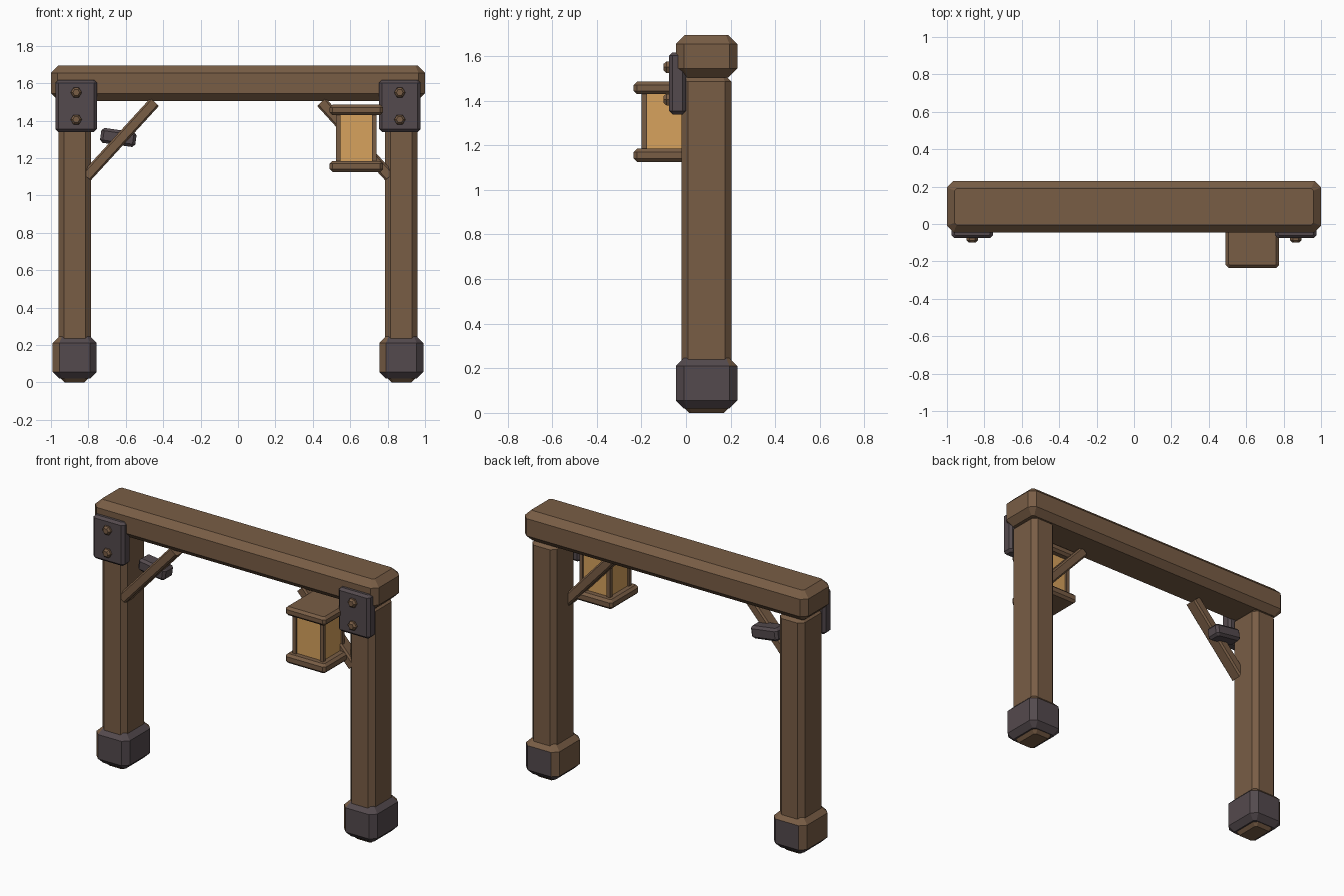
import bpy, bmesh, math
from mathutils import Matrix, Vector

cube = bpy.data.objects.get("Cube")
if cube:
    bpy.data.objects.remove(cube, do_unlink=True)


def material(name, rgb):
    m = bpy.data.materials.new(name)
    m.use_nodes = True
    m.diffuse_color = (*rgb, 1)
    m.node_tree.nodes["Principled BSDF"].inputs["Base Color"].default_value = (*rgb, 1)
    return m


WOOD = material("brown wood", (0.19, 0.11, 0.06))
IRON = material("dark iron", (0.088, 0.068, 0.075))
GLASS = material("amber glass", (0.68, 0.36, 0.11))


def finish(name, bm, mats):
    bmesh.ops.recalc_face_normals(bm, faces=bm.faces)
    mesh = bpy.data.meshes.new(name)
    bm.to_mesh(mesh)
    bm.free()
    for m in mats:
        mesh.materials.append(m)
    obj = bpy.data.objects.new(name, mesh)
    bpy.context.collection.objects.link(obj)
    return obj


def block(name, center, size, mats, side=0.0, rim=0.0, tilt=0.0, rule=None):
    """Box with chamfered upright edges (side) and chamfered top and bottom rims (rim)."""
    bm = bmesh.new()
    bmesh.ops.create_cube(bm, size=1, matrix=Matrix.Diagonal((*size, 1)))
    if side:
        upright = [e for e in bm.edges
                   if abs(e.verts[0].co.z - e.verts[1].co.z) > size[2] / 2]
        bmesh.ops.bevel(bm, geom=upright, offset=side, segments=1,
                        affect='EDGES', profile=0.5)
    if rim:
        flat = [e for e in bm.edges
                if abs(e.verts[0].co.z - e.verts[1].co.z) < size[2] / 2]
        bmesh.ops.bevel(bm, geom=flat, offset=rim, segments=1,
                        affect='EDGES', profile=0.5)
    bm.normal_update()
    if rule:
        for f in bm.faces:
            f.material_index = rule(f.normal)
    bm.transform(Matrix.Translation(Vector(center)) @ Matrix.Rotation(tilt, 4, 'Y'))
    return finish(name, bm, mats)


def bolt(name, x, z):
    """Hexagonal bolt head facing the front, with a narrower tip."""
    bm = bmesh.new()
    for y, r1, r2, depth in ((-0.08, 0.03, 0.03, 0.016), (-0.094, 0.03, 0.018, 0.012)):
        bmesh.ops.create_cone(
            bm, cap_ends=True, segments=6, radius1=r1, radius2=r2, depth=depth,
            matrix=Matrix.Translation((x, y, z)) @ Matrix.Rotation(math.pi / 2, 4, 'X')
            @ Matrix.Rotation(math.pi / 6, 4, 'Z'))
    return finish(name, bm, [WOOD])


def foot_rule(n):
    """Wood on the -x side and the rear top rim, iron elsewhere."""
    return 1 if n.x < -0.3 and n.z > -0.3 or (n.z > 0.3 and n.y > 0.3) else 0


MID_Y = 0.0925

# Crossbeam
block("crossbeam", (0, MID_Y, 1.6), (2, 0.275, 0.19), [WOOD], 0.035, 0.04)

# Posts, feet, plates, bolts and braces on both sides
for side, s in (("right", -1), ("left", 1)):
    x = s * 0.873
    block(side + "_post", (x, MID_Y, 0.76), (0.175, 0.225, 1.52), [WOOD], 0.03, 0.035)
    block(side + "_foot", (x, MID_Y, 0.133), (0.235, 0.275, 0.225), [IRON, WOOD],
          0.035, 0.035, rule=foot_rule)
    block(side + "_plate", (s * 0.865, -0.038, 1.478), (0.22, 0.076, 0.278), [IRON],
          0.015, 0.015)
    for label, z in (("upper", 1.55), ("lower", 1.405)):
        bolt(side + "_" + label + "_bolt", s * 0.865, z)
    block(side + "_brace", (s * 0.628, 0.025, 1.3), (0.062, 0.085, 0.54), [WOOD],
          0.01, tilt=-s * math.radians(42.5))

# Iron clamp behind the right brace
block("brace_clamp", (-0.64, 0.085, 1.31), (0.19, 0.1, 0.08), [IRON],
      0.015, 0.015, tilt=math.radians(8))

# Hanging lantern
LX, LY = 0.633, -0.092
block("lantern_cap", (LX, LY, 1.457), (0.285, 0.285, 0.056), [WOOD], 0.015, 0.015)
block("lantern_base", (LX, LY, 1.155), (0.285, 0.285, 0.06), [WOOD], 0.015, 0.015)
block("lantern_glass", (LX, LY, 1.307), (0.195, 0.195, 0.27), [GLASS])
for dx in (-1, 1):
    for dy in (-1, 1):
        block("lantern_corner_post", (LX + dx * 0.096, LY + dy * 0.096, 1.307),
              (0.024, 0.024, 0.27), [WOOD])
